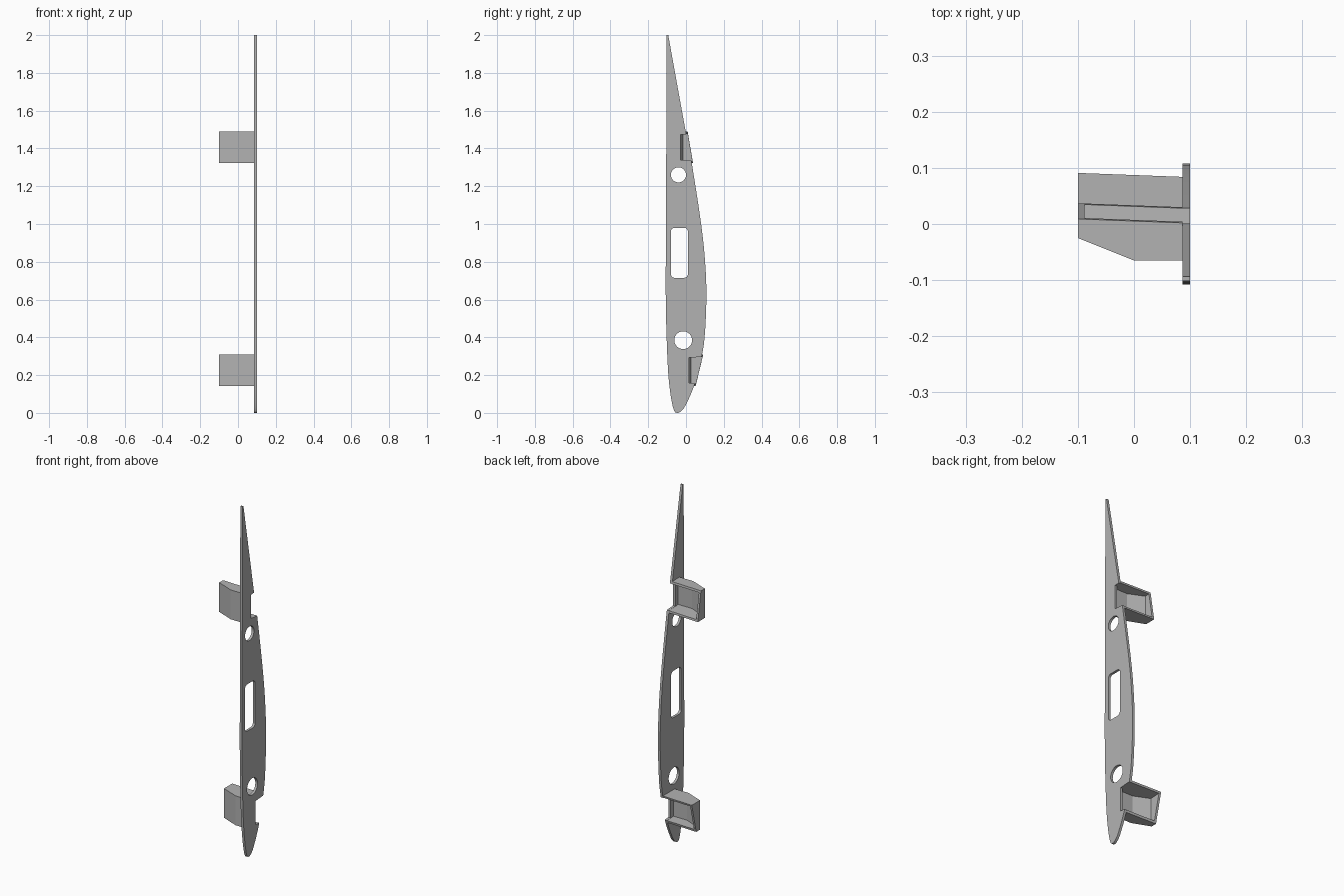
import bpy, bmesh, math
from mathutils import Vector

cube = bpy.data.objects.get("Cube")
if cube:
    bpy.data.objects.remove(cube, do_unlink=True)

grey = bpy.data.materials.new("plain grey")
grey.use_nodes = True
colour = (0.45, 0.45, 0.45, 1)
grey.diffuse_color = colour
grey.node_tree.nodes["Principled BSDF"].inputs["Base Color"].default_value = colour

X_IN, X_OUT = 0.086, 0.1


def loft(name, ring_a, ring_b):
    """Solid between two matching rings of points."""
    bm = bmesh.new()
    a = [bm.verts.new(p) for p in ring_a]
    b = [bm.verts.new(p) for p in ring_b]
    n = len(a)
    bm.faces.new(a[::-1])
    bm.faces.new(b)
    for i in range(n):
        j = (i + 1) % n
        bm.faces.new((a[i], a[j], b[j], b[i]))
    bmesh.ops.recalc_face_normals(bm, faces=bm.faces)
    mesh = bpy.data.meshes.new(name)
    bm.to_mesh(mesh)
    bm.free()
    mesh.materials.append(grey)
    obj = bpy.data.objects.new(name, mesh)
    bpy.context.collection.objects.link(obj)
    return obj


def side_prism(name, profile, x0, x1):
    return loft(name, [(x0, y, z) for y, z in profile], [(x1, y, z) for y, z in profile])


def cut(target, cutter):
    mod = target.modifiers.new("cut", "BOOLEAN")
    mod.operation, mod.solver, mod.object = "DIFFERENCE", "EXACT", cutter
    bpy.context.view_layer.objects.active = target
    bpy.ops.object.modifier_apply(modifier=mod.name)
    bpy.data.objects.remove(cutter, do_unlink=True)


def smooth_path(points, steps=6):
    """Catmull-Rom curve through the points."""
    p = [Vector(q) for q in points]
    p = [2 * p[0] - p[1]] + p + [2 * p[-1] - p[-2]]
    out = []
    for a, b, c, d in zip(p, p[1:], p[2:], p[3:]):
        for i in range(steps):
            t = i / steps
            out.append(0.5 * (2 * b + (c - a) * t + (2 * a - 5 * b + 4 * c - d) * t ** 2
                              + (3 * b - a - 3 * c + d) * t ** 3))
    return out + [p[-2]]


def arc(cy, cz, r, start, end, steps):
    angles = [math.radians(start + (end - start) * i / steps) for i in range(steps + 1)]
    return [(cy + r * math.cos(a), cz + r * math.sin(a)) for a in angles]


# Wing rib plate
outline = smooth_path([
    (-0.094, 2.0), (0.0, 1.48), (0.03, 1.325), (0.08, 1.0), (0.101, 0.8), (0.108, 0.62),
    (0.1, 0.42), (0.084, 0.305), (0.045, 0.15), (0.0, 0.045), (-0.025, 0.01), (-0.047, 0.0),
    (-0.066, 0.02), (-0.085, 0.12), (-0.098, 0.28), (-0.107, 0.6), (-0.106, 1.0), (-0.102, 2.0)])
rib = side_prism("rib_plate", outline, X_IN, X_OUT)

# Lightening holes and rounded slot
for cy, cz, r in [(-0.015, 0.385, 0.047), (-0.04, 1.26, 0.04)]:
    cut(rib, side_prism("hole_cutter", arc(cy, cz, r, 0, 360, 48)[:-1], 0, 0.2))
slot = []
for cy, cz, a in [(-0.01, 0.96, 0), (-0.06, 0.96, 90), (-0.06, 0.735, 180), (-0.01, 0.735, 270)]:
    slot += arc(cy, cz, 0.02, a, a + 90, 6)
cut(rib, side_prism("slot_cutter", slot, 0, 0.2))


def bracket(name, shift, z0, z1, back0, back1):
    """Open-backed tray with a slanted front and a matching notch in the rib."""
    def ring(z, back):
        return [(-0.1, shift - 0.025, z), (0, shift - 0.065, z), (X_IN, shift - 0.065, z),
                (X_IN, back, z), (-0.1, back + 0.007, z)]

    tray = loft(name, ring(z0, back0), ring(z1, back1))

    def inner(front_wall, back):
        # flanges thin slightly towards the open back
        return [(front_wall, z0 + 0.016), (back, z0 + 0.008), (back, z1 - 0.008),
                (front_wall, z1 - 0.016)]

    front, far = shift - 0.053, max(back0, back1) + 0.05

    def pocket_ring(top):
        def level(y):
            t = 0.016 - 0.008 * (y - front) / (far - front)
            return z1 - t if top else z0 + t
        plan = [(-0.088, shift - 0.017), (0, front), (0.15, front), (0.15, far), (-0.088, far)]
        return [(x, y, level(y)) for x, y in plan]

    cut(tray, loft("pocket_cutter", pocket_ring(False), pocket_ring(True)))
    cut(rib, side_prism("notch_cutter", inner(shift - 0.028, far), 0.0, 0.2))


bracket("lower_bracket", 0.043, 0.142, 0.308, 0.044, 0.084)
bracket("upper_bracket", 0.0, 1.323, 1.489, 0.03, 0.002)

# Smooth the curved rims only
for obj in bpy.context.collection.objects:
    obj.select_set(obj == rib)
bpy.context.view_layer.objects.active = rib
bpy.ops.object.shade_smooth_by_angle(angle=math.radians(30))
